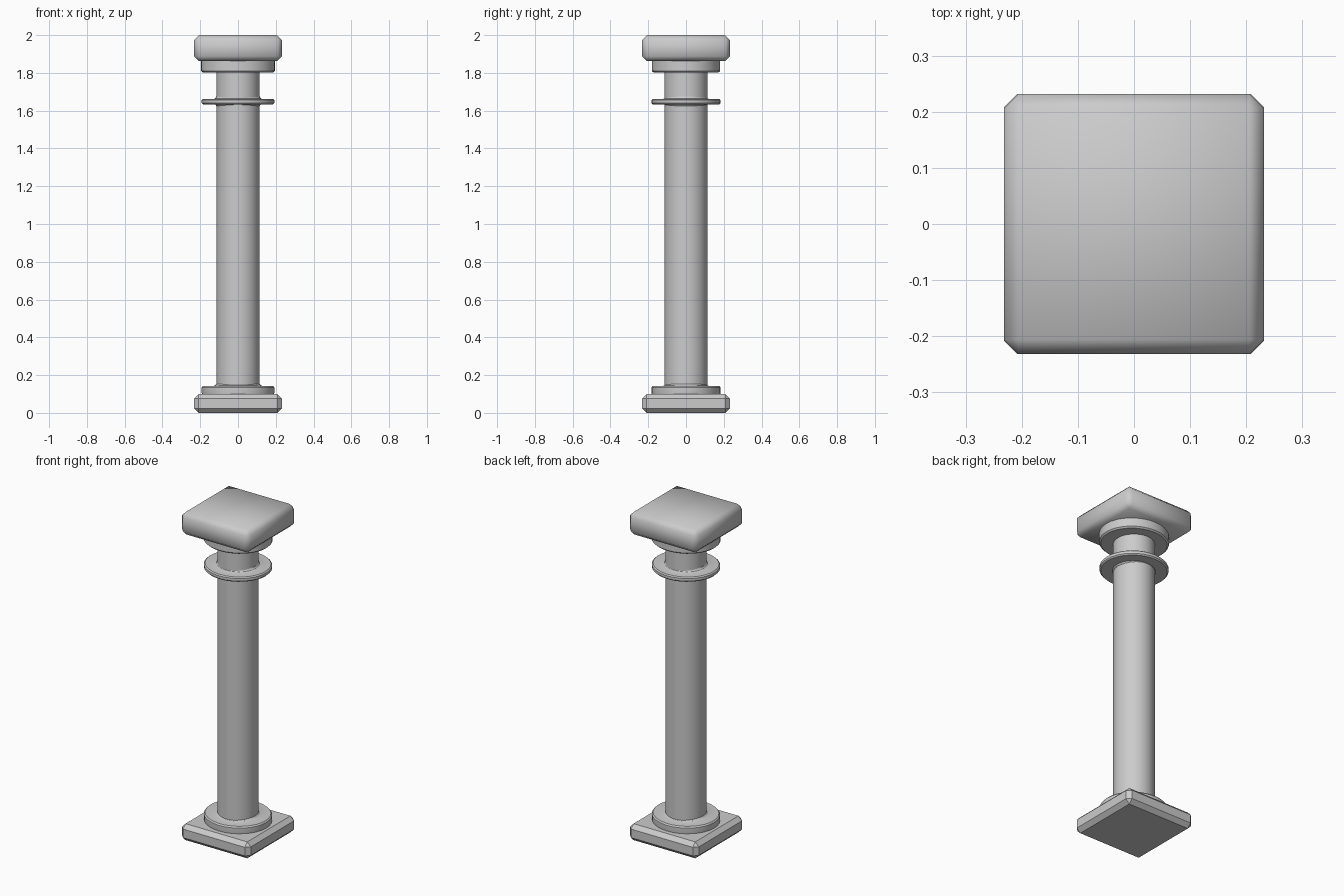
import bpy, bmesh, math

if "Cube" in bpy.data.objects:
    bpy.data.objects.remove(bpy.data.objects["Cube"])

SIDES = 32


def slab(name, half, z0, z1, bevel, smooth):
    # Square block with all edges chamfered
    bm = bmesh.new()
    bmesh.ops.create_cube(bm, size=1)
    for v in bm.verts:
        v.co = (v.co.x * 2 * half, v.co.y * 2 * half, z0 + (v.co.z + 0.5) * (z1 - z0))
    bmesh.ops.bevel(bm, geom=bm.edges[:], offset=bevel, segments=1,
                    profile=0.5, affect='EDGES')
    return finish(bm, name, 60 if smooth else 25)


def turned(name, profile, y_scale=1.0):
    # Closed solid turned around z from (radius, height) points
    bm = bmesh.new()
    rings = []
    for r, z in profile:
        rings.append([bm.verts.new((r * math.cos(2 * math.pi * i / SIDES),
                                    r * y_scale * math.sin(2 * math.pi * i / SIDES), z))
                      for i in range(SIDES)])
    for a, b in zip(rings, rings[1:]):
        for i in range(SIDES):
            j = (i + 1) % SIDES
            bm.faces.new((a[i], a[j], b[j], b[i]))
    bm.faces.new(rings[0][::-1])
    bm.faces.new(rings[-1])
    return finish(bm, name, 30)


def finish(bm, name, angle):
    bmesh.ops.recalc_face_normals(bm, faces=bm.faces[:])
    mesh = bpy.data.meshes.new(name)
    bm.to_mesh(mesh)
    bm.free()
    obj = bpy.data.objects.new(name, mesh)
    bpy.context.collection.objects.link(obj)
    bpy.ops.object.select_all(action='DESELECT')
    obj.select_set(True)
    bpy.context.view_layer.objects.active = obj
    bpy.ops.object.shade_smooth_by_angle(angle=math.radians(angle))
    return obj


# Square foot and capital block
slab("plinth", 0.232, 0.0, 0.10, 0.024, False)
slab("capital_block", 0.232, 1.862, 2.0, 0.026, True)

# Round shaft
turned("shaft", [(0.114, 0.09), (0.114, 1.87)])

# Slightly oval mouldings, with small fillets against the shaft
turned("base_ring", [(0.19, 0.095), (0.192, 0.105), (0.192, 0.135), (0.185, 0.143),
                     (0.128, 0.143), (0.121, 0.146), (0.115, 0.154)], 0.95)
turned("neck_ring", [(0.115, 1.625), (0.121, 1.633), (0.185, 1.633), (0.192, 1.640),
                     (0.192, 1.656), (0.185, 1.662), (0.128, 1.662), (0.121, 1.665),
                     (0.115, 1.674)], 0.95)
turned("capital_collar", [(0.187, 1.803), (0.196, 1.811), (0.196, 1.87)], 0.925)
